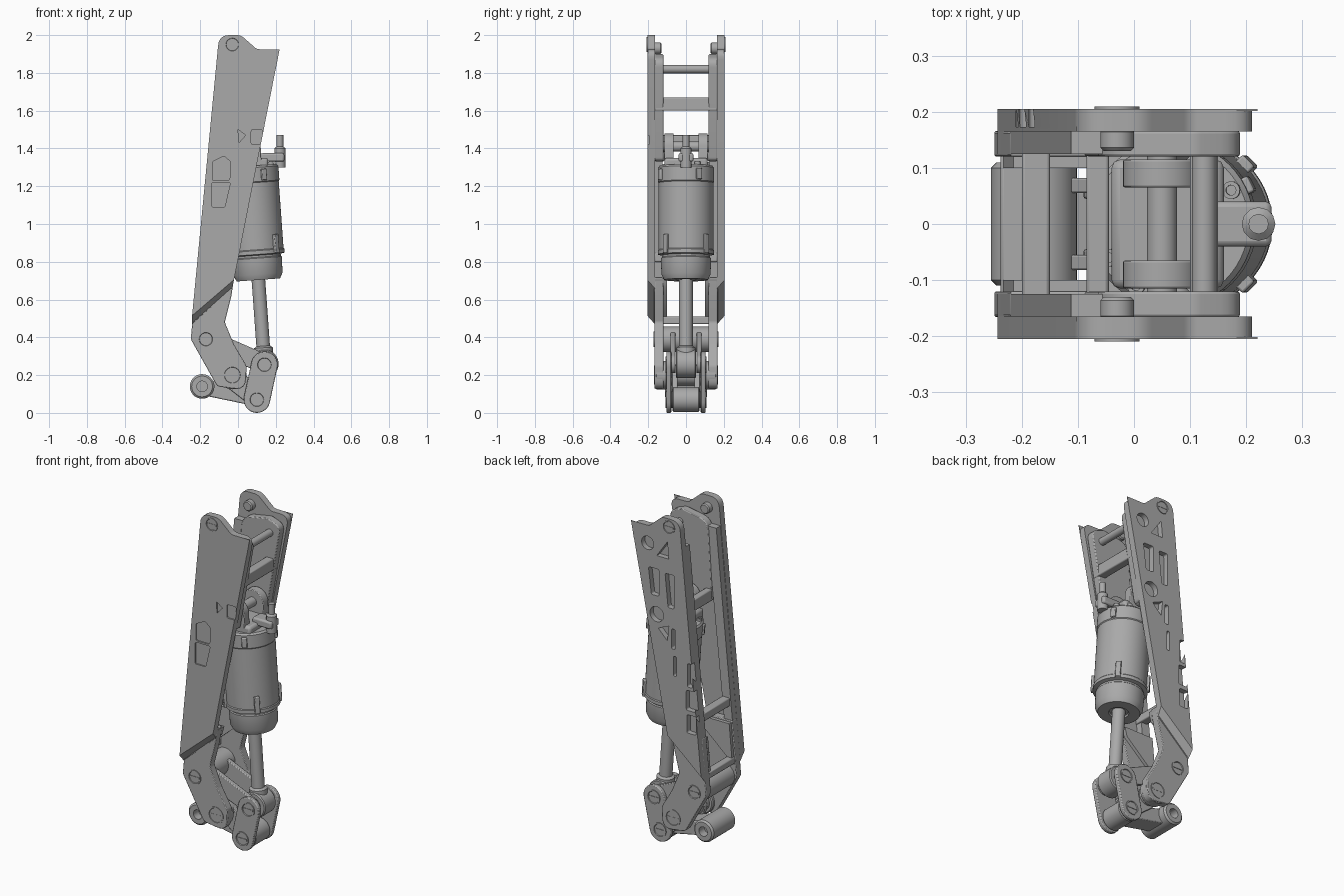
import bpy, bmesh, math
from mathutils import Vector, Matrix

cube = bpy.data.objects.get("Cube")
if cube:
    bpy.data.objects.remove(cube, do_unlink=True)

grey = bpy.data.materials.new("machine grey")
grey.use_nodes = True
colour = (0.4, 0.4, 0.4, 1)
grey.diffuse_color = colour
grey.node_tree.nodes["Principled BSDF"].inputs["Base Color"].default_value = colour


def finish(name, bm, mirror=False, bevel=0):
    bmesh.ops.recalc_face_normals(bm, faces=bm.faces)
    mesh = bpy.data.meshes.new(name)
    bm.to_mesh(mesh)
    bm.free()
    mesh.materials.append(grey)
    ob = bpy.data.objects.new(name, mesh)
    bpy.context.collection.objects.link(ob)
    if bevel:
        mod = ob.modifiers.new("edge", 'BEVEL')
        mod.width, mod.segments, mod.limit_method = bevel, 2, 'ANGLE'
    if mirror:
        ob.modifiers.new("mirror", 'MIRROR').use_axis = (False, True, False)
    return ob


def rounded(points, steps=6):
    """Outline with each (x, z, radius) corner rounded."""
    out = []
    for i, (x, z, *r) in enumerate(points):
        p = Vector((x, z))
        if not r:
            out.append(p)
            continue
        a = Vector(points[i - 1][:2]) - p
        b = Vector(points[(i + 1) % len(points)][:2]) - p
        half = a.angle(b) / 2
        d = min(r[0] / math.tan(half), a.length * 0.48, b.length * 0.48)
        a, b = p + a.normalized() * d, p + b.normalized() * d
        for k in range(steps + 1):
            t = k / steps
            out.append(a * (1 - t) ** 2 + p * (2 * t * (1 - t)) + b * t * t)
    return out


def capsule_outline(p, q, rp, rq, steps=14):
    p, q = Vector(p), Vector(q)
    d = q - p
    ang = math.atan2(d.y, d.x)
    lean = math.acos((rp - rq) / d.length)
    out = []
    for c, r, a0, a1 in ((q, rq, -lean, lean), (p, rp, lean, 2 * math.pi - lean)):
        for k in range(steps + 1):
            a = ang + a0 + (a1 - a0) * k / steps
            out.append(c + Vector((math.cos(a), math.sin(a))) * r)
    return out


def add_prism(bm, outline, y0, y1, outline2=None):
    a = [bm.verts.new((p[0], y0, p[1])) for p in outline]
    b = [bm.verts.new((p[0], y1, p[1])) for p in (outline2 or outline)]
    bm.faces.new(a)
    bm.faces.new(b[::-1])
    for i in range(len(a)):
        bm.faces.new((a[i - 1], a[i], b[i], b[i - 1]))


def prism(name, outline, y0, y1, outline2=None, mirror=True, bevel=0):
    bm = bmesh.new()
    add_prism(bm, outline, y0, y1, outline2)
    return finish(name, bm, mirror, bevel)


def lathe(name, profile, matrix, mirror=False, steps=40):
    """Spin (radius, height) points about local z."""
    bm = bmesh.new()
    vs = [bm.verts.new((r, 0, h)) for r, h in profile]
    es = [bm.edges.new(e) for e in zip(vs, vs[1:])]
    bmesh.ops.spin(bm, geom=vs + es, cent=(0, 0, 0), axis=(0, 0, 1),
                   angle=2 * math.pi, steps=steps)
    bmesh.ops.remove_doubles(bm, verts=bm.verts, dist=1e-5)
    bm.transform(matrix)
    return finish(name, bm, mirror)


def across(x, z):
    return Matrix.Translation((x, 0, z)) @ Matrix.Rotation(-math.pi / 2, 4, 'X')


def pin(name, x, z, r, y0, y1, mirror=True):
    c = 0.006
    return lathe(name, [(0, y0), (r - c, y0), (r, y0 + c), (r, y1 - c), (r - c, y1), (0, y1)],
                 across(x, z), mirror)


def bolt(name, x, z, r, y):
    """Flush cap: raised rim, sunken centre and a slot bar."""
    lathe(name, [(0, y - .03), (r, y - .03), (r, y + .004), (r * .85, y + .004),
                 (r * .78, y - .003), (0, y - .003)], across(x, z), True, 28)
    prism(name + "_slot", [(x - r * .75, z - .005), (x + r * .75, z - .005),
          (x + r * .75, z + .005), (x - r * .75, z + .005)], y - .005, y + .002)


def box(name, x0, x1, y0, y1, z0, z1, mirror=False, bevel=.006):
    return prism(name, [(x0, z0), (x1, z0), (x1, z1), (x0, z1)], y0, y1,
                 mirror=mirror, bevel=bevel)


# Outer side plates with a sloping step at the bottom
def plate_outline(step, tip):
    return rounded([(-.243, .47 + step), (-.1, 2, .075), (.015, 2, .06), (.1, 1.925, .04),
                    (.22, 1.925, tip), (-.03 + step / 5, .66 + step)])


def pocket(cx, cz, w, h, lean=0):
    return rounded([(cx - w / 2, cz - h / 2, .01), (cx + w / 2 - lean, cz - h / 2, .01),
                    (cx + w / 2, cz + h / 2, .01), (cx - w / 2, cz + h / 2, .01)], 3)


def disc(cx, cz, r):
    return [(cx + r * math.cos(k * math.pi / 12), cz + r * math.sin(k * math.pi / 12))
            for k in range(24)]


front_pockets = [
    rounded([(-.135, 1.23, .01), (-.05, 1.23, .01), (-.04, 1.25), (-.04, 1.33),
             (-.075, 1.36, .01), (-.135, 1.33, .01)], 3),
    pocket(-.09, 1.155, .1, .13, .03), pocket(.1, 1.46, .06, .08),
    [(0, 1.5), (.04, 1.47), (.005, 1.43)]]
back_pockets = [
    disc(.11, 1.82, .04), disc(.05, 1.41, .045),
    [(-.02, 1.86), (.05, 1.76), (-.03, 1.76)], [(-.03, 1.36), (.04, 1.33), (-.02, 1.27)],
    pocket(.07, 1.6, .07, .16, .02), pocket(-.035, 1.57, .06, .2, .02),
    pocket(-.06, 1.29, .025, .12), pocket(-.07, 1.13, .02, .12),
    pocket(-.17, 1.1, .035, .14), pocket(-.175, .95, .06, .12), pocket(-.18, .81, .06, .11)]

for side, label, shapes, depth in ((-1, "front", front_pockets, .008),
                                   (1, "back", back_pockets, .032)):
    plate = prism(label + "_side_plate", plate_outline(0, .05), side * .165, side * .205,
                  plate_outline(.045, .05), False)
    bm = bmesh.new()
    for s in shapes:
        add_prism(bm, s, side * (.205 - depth), side * .23)
    cutter = finish("pocket_cutter", bm)
    cutter.hide_render = True
    cut = plate.modifiers.new("pockets", 'BOOLEAN')
    cut.object, cut.solver = cutter, 'EXACT'
    mesh = bpy.data.meshes.new_from_object(
        plate.evaluated_get(bpy.context.evaluated_depsgraph_get()))
    plate.modifiers.clear()
    plate.data = mesh
    bpy.data.objects.remove(cutter, do_unlink=True)
# Thin pointed corners on the plates
prism("plate_corner_tip", [(.1, 1.925), (.22, 1.925), (.2, 1.82)], .2015, .205)

# Lower cheeks, upper inner blocks and the narrowing step
prism("lower_cheek", rounded([(-.25, .39, .05), (-.11, .14, .04), (.04, .12, .06), (.045, .25, .04),
      (-.02, .36, .03), (-.07, .48, .03), (-.035, .62), (-.02, .72), (-.22, .72)]), .12, .166,
      bevel=.004)
prism("step_shoulder", [(-.235, .48), (-.035, .655), (-.02, .71), (-.215, .71)], .1, .17)
prism("upper_inner_block", rounded([(-.09, 1.4, .04), (.1, 1.33, .02), (.195, 1.87, .05),
      (.11, 1.9, .04), (-.06, 1.87, .08)]), .12, .166, bevel=.005)
prism("back_rail", [(-.243, .47), (-.19, .47), (-.05, 1.84), (-.112, 1.84)], .125, .166)

# Cross members of the frame
for name, x0, x1, z0, z1 in (("front_cross_bar", .1, .15, 1.6, 1.67),
                             ("middle_cross_web", -.085, -.045, 1.4, 1.47),
                             ("back_cross_bar", -.2, -.15, .8, .85),
                             ("lower_cross_bar", -.238, -.195, .47, .51)):
    box(name, x0, x1, -.166, .166, z0, z1)
pin("upper_cross_rod", .125, 1.82, .022, -.13, .13, False)
pin("top_bolt_shank", -.03, 1.93, .03, .13, .17)
bolt("top_bolt", -.03, 1.95, .04, .205)

# Lower pivots, links and rocker
pin("hip_tube", -.17, .39, .068, -.125, .125, False)
bolt("hip_bolt", -.17, .39, .042, .167)
pin("knee_boss", -.03, .2, .075, .1, .162)
bolt("knee_bolt", -.03, .2, .05, .165)
pin("knee_tube", -.03, .2, .055, -.11, .11, False)
prism("guide_link", capsule_outline((-.17, .39), (.14, .26), .055, .05), .055, .082, bevel=.004)
prism("short_link", capsule_outline((.14, .255), (.1, .07), .07, .07), .078, .104, bevel=.005)
bolt("upper_link_bolt", .14, .255, .043, .105)
bolt("lower_link_bolt", .1, .07, .043, .105)
pin("lower_link_tube", .1, .07, .065, -.072, .072, False)
prism("rocker_arm", capsule_outline((-.03, .19), (.1, .07), .06, .045), .045, .075, bevel=.004)
prism("rocker_bar", capsule_outline((-.19, .14), (.1, .07), .045, .035), -.06, .06,
      mirror=False, bevel=.006)
lathe("foot_tube", [(.028, -.11), (.055, -.11), (.065, -.1), (.065, .1), (.055, .11),
                    (.028, .11), (.028, -.11)], across(-.19, .14))

# Hydraulic cylinder, tilted about the lower pin
tilt = Matrix.Translation((.14, 0, .26)) @ Matrix.Rotation(-.072, 4, 'Y')
pin("rod_eye", .14, .26, .075, -.054, .054, False)
lathe("rod_collar", [(0, .05), (.05, .05), (.05, .085), (.035, .095), (0, .095)], tilt)
lathe("piston_rod", [(0, .05), (.036, .05), (.036, .5), (0, .5)], tilt)
lathe("cylinder_body", [(0, .455), (.05, .455), (.055, .445), (.115, .445), (.13, .475),
      (.133, .56), (.128, .565), (.128, .575), (.149, .58), (.149, .6), (.145, .605),
      (.145, .96), (.149, .965), (.149, 1.04), (.14, 1.05), (0, 1.05)], tilt, steps=56)
for i in range(8):
    bm = bmesh.new()
    low = i < 4
    bmesh.ops.create_cube(bm, size=1, matrix=tilt
                          @ Matrix.Rotation(math.pi * (i % 4 / 2 + (.25 if low else .15)), 4, 'Z')
                          @ Matrix.Translation((.145, 0, .63 if low else 1.0))
                          @ Matrix.Diagonal((.03, .03, .1 if low else .06, 1)))
    finish("body_clip", bm, bevel=.004)
    if low:
        spot = Matrix.Rotation(math.pi * (i / 2 + .16 * (-1) ** i), 4, 'Z') \
            @ Matrix.Translation((.125, 0, 0))
        lathe("cap_screw", [(0, 1.04), (.016, 1.04), (.016, 1.065), (.009, 1.065),
                            (.009, 1.055), (0, 1.055)], tilt @ spot, steps=16)

# Cylinder head, lugs and hose fitting
box("cylinder_head", -.04, .16, -.115, .115, 1.29, 1.35, bevel=.015)
prism("head_lug", capsule_outline((.05, 1.41), (.055, 1.31), .07, .07), .065, .115, bevel=.004)
pin("head_pin", .05, 1.41, .027, -.17, .17, False)
pin("head_pin_collar", .07, 1.36, .03, .115, .166)
box("fitting_block", .12, .245, -.04, .04, 1.33, 1.375, bevel=.01)
lathe("fitting_nut", [(0, 1.3), (.03, 1.3), (.03, 1.4), (.018, 1.41), (.018, 1.47), (0, 1.47)],
      Matrix.Translation((.222, 0, 0)), steps=12)

# Smooth the round parts and keep edges sharp
bpy.ops.object.select_all(action='DESELECT')
for ob in bpy.context.scene.objects:
    if ob.type == 'MESH':
        ob.select_set(True)
        bpy.context.view_layer.objects.active = ob
bpy.ops.object.shade_smooth_by_angle(angle=math.radians(35))
